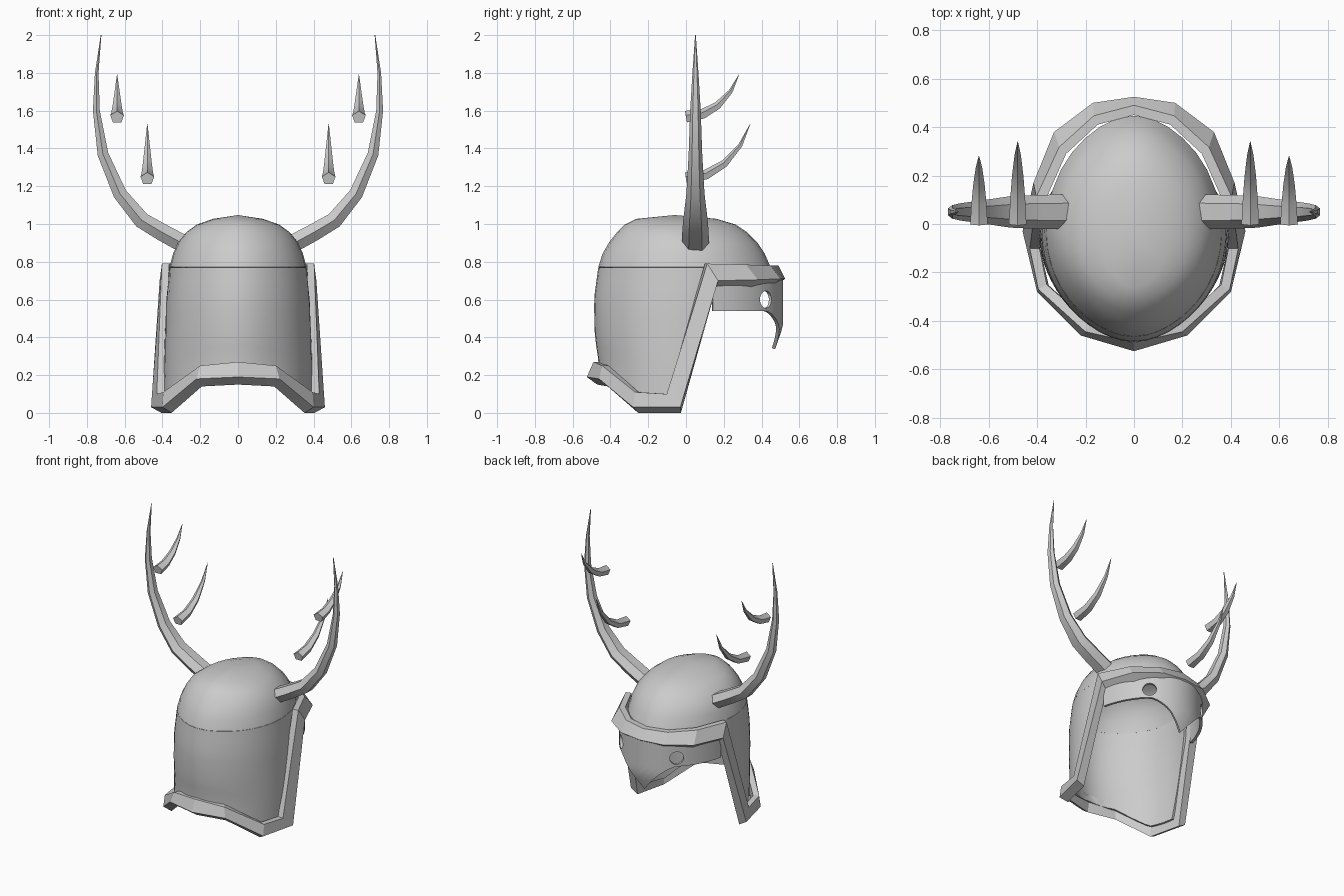
import bpy, bmesh, math
from mathutils import Vector

cube = bpy.data.objects.get("Cube")
if cube:
    bpy.data.objects.remove(cube)

metal = bpy.data.materials.new("light_grey")
metal.use_nodes = True
metal.diffuse_color = (0.6, 0.6, 0.6, 1)
metal.node_tree.nodes["Principled BSDF"].inputs["Base Color"].default_value = (0.6, 0.6, 0.6, 1)


def activate(ob):
    bpy.ops.object.select_all(action='DESELECT')
    ob.select_set(True)
    bpy.context.view_layer.objects.active = ob


def fix_normals(ob):
    bm = bmesh.new()
    bm.from_mesh(ob.data)
    bmesh.ops.recalc_face_normals(bm, faces=bm.faces)
    bm.to_mesh(ob.data)
    bm.free()


def loft(name, rows, closed=False, loop=False, caps=False, thickness=0, angle=30):
    """Skin a list of point rows; closed wraps each row, loop joins last row to first."""
    bm = bmesh.new()
    vs = [[bm.verts.new(p) for p in row] for row in rows]
    n, m = len(vs), len(vs[0])
    for i in range(n if loop else n - 1):
        for j in range(m if closed else m - 1):
            a, b = vs[i], vs[(i + 1) % n]
            k = (j + 1) % m
            bm.faces.new((a[j], a[k], b[k], b[j]))
    if caps:
        bm.faces.new(vs[0])
        bm.faces.new(vs[-1])
    bmesh.ops.remove_doubles(bm, verts=bm.verts, dist=0.0005)
    bmesh.ops.recalc_face_normals(bm, faces=bm.faces)
    me = bpy.data.meshes.new(name)
    bm.to_mesh(me)
    bm.free()
    ob = bpy.data.objects.new(name, me)
    bpy.context.collection.objects.link(ob)
    me.materials.append(metal)
    activate(ob)
    if thickness:
        mod = ob.modifiers.new("Thickness", 'SOLIDIFY')
        mod.thickness = thickness
        mod.offset = 0
        bpy.ops.object.modifier_apply(modifier=mod.name)
    fix_normals(ob)
    bpy.ops.object.shade_smooth_by_angle(angle=math.radians(angle))
    return ob


def lerp(table, t):
    """Interpolate rows of numbers by their first column, ascending."""
    for a, b in zip(table, table[1:]):
        if t <= b[0]:
            f = max(0, (t - a[0]) / (b[0] - a[0]))
            return [p + (q - p) * f for p, q in zip(a[1:], b[1:])]
    return table[-1][1:]


# Shell outline by height: half width, front y, back y
OUTLINE = [(0, .385, .44, -.45), (.27, .385, .44, -.455), (.4, .38, .44, -.475),
           (.6, .372, .44, -.48), (.77, .355, .44, -.457), (.84, .337, .41, -.435),
           (.9, .31, .37, -.4), (.95, .27, .32, -.36), (.99, .215, .26, -.32),
           (1.02, .13, .16, -.26), (1.04, 0, -.06, -.06)]


def shell_point(z, phi, side=1):
    w, front, back = lerp(OUTLINE, z)
    mid = -.03 if z < .95 else -.06
    c = math.cos(phi)
    reach = (front - mid) if c > 0 else (mid - back)
    point = .96 + .04 * abs(c) ** 8
    return (side * w * math.sin(phi), mid + reach * c * point, z)


# Dome
SEG = 32
loft("dome", [[shell_point(r[0], 2 * math.pi * k / SEG) for k in range(SEG)]
              for r in OUTLINE[4:]], closed=True, thickness=.015, angle=40)

# Neck guard, open at the face
BOTTOM = [(0, .06), (.3, .06), (.7, .2), (1, .22)]
N = 14
skirt = []
for i in range(9):
    row = []
    for k in range(-N, N + 1):
        s = 1 - abs(k) / N
        z = .77 + (lerp(BOTTOM, s)[0] - .77) * i / 8
        cut = .135 + (z - .74) * .3
        phi = math.acos((cut + .03) / .47)
        row.append(shell_point(z, phi + (math.pi - phi) * s, 1 if k >= 0 else -1))
    skirt.append(row)
loft("neck_guard", skirt, thickness=.015, angle=40)

# Raised trim round the rim: shell-side edge and free edge, back to front
RIM = [((0, -.45, .27), (0, -.525, .19)),
       ((.18, -.41, .25), (.22, -.46, .18)),
       ((.36, -.25, .11), (.4, -.28, .03)),
       ((.39, -.1, .1), (.46, -.03, .03)),
       ((.365, .1, .79), (.415, .17, .7)),
       ((.28, .29, .785), (.33, .38, .705)),
       ((.15, .41, .78), (.17, .5, .71)),
       ((0, .45, .78), (0, .525, .71))]


def trim_section(pair, side):
    a, b = (Vector((p[0] * side, p[1], p[2])) for p in pair)
    out = Vector((b.x, b.y * .8, 0)).normalized()
    inner = b - out * .055
    inner.z = max(0, inner.z - .04)
    return [a, a + out * .04, b, inner]


loft("rim_trim", [trim_section(p, 1) for p in RIM]
     + [trim_section(p, -1) for p in RIM[-2:0:-1]], closed=True, loop=True, angle=20)

# Eye mask with nose point
mask_rows = []
for i in range(9):
    row = []
    for k in range(-16, 17):
        phi = 1.29 * k / 16
        low = .54 - .2 * max(0, 1 - abs(phi) / .6) ** 1.5
        z = .72 + (low - .72) * i / 8
        tuck = max(0, .46 - z) * .35
        row.append((.385 * math.sin(phi), .505 * math.cos(phi) - tuck, z))
    mask_rows.append(row)
mask = loft("eye_mask", mask_rows, thickness=.018)

# Round eye holes
for side in (-1, 1):
    axis = Vector((side * .66, .75, 0))
    bpy.ops.mesh.primitive_cylinder_add(vertices=16, radius=.046, depth=.16,
                                        location=(side * .215, .415, .6),
                                        rotation=axis.to_track_quat('Z', 'Y').to_euler())
    cutter = bpy.context.object
    cutter.hide_render = True
    activate(mask)
    mod = mask.modifiers.new("EyeHole", 'BOOLEAN')
    mod.operation = 'DIFFERENCE'
    mod.solver = 'EXACT'
    mod.object = cutter
    bpy.ops.object.modifier_apply(modifier=mod.name)
    bpy.data.objects.remove(cutter)


def horn(name, path, across, sides, spin=0):
    """Tapered tube; path holds (point, half width across, half depth)."""
    pts = [Vector(p[0]) for p in path]
    rows = []
    for i, (p, wide, deep) in enumerate(path):
        t = (pts[min(i + 1, len(pts) - 1)] - pts[max(i - 1, 0)]).normalized()
        n = across.cross(t)
        angles = [2 * math.pi * j / sides + spin for j in range(sides)]
        rows.append([pts[i] + across * wide * math.cos(a) + n * deep * math.sin(a)
                     for a in angles])
    loft(name, rows, closed=True, caps=True, angle=25)


# Antlers: main beam x, z, half width, half depth
BEAM = [(.27, .885, .072, .055), (.4, .955, .07, .053), (.51, 1.02, .065, .05),
        (.625, 1.16, .048, .042), (.715, 1.37, .036, .033), (.75, 1.6, .028, .021),
        (.748, 1.8, .016, .011), (.725, 2, .002, .002)]
# Tine curve as fractions of its reach and rise, with taper
TINE = [(0, 0, 1), (.32, .07, .85), (.6, .27, .65), (.85, .61, .36), (1, 1, .03)]

for side, label in ((1, "left"), (-1, "right")):
    horn(label + "_antler", [((side * x, .05, z), w, d) for x, z, w, d in BEAM],
         Vector((0, 1, 0)), 6)
    for part, x, z, reach, rise in (("lower", .48, 1.24, .34, .29),
                                    ("upper", .64, 1.565, .28, .225)):
        horn(label + "_" + part + "_tine",
             [((side * x, reach * f, z + rise * g), .038 * r, .034 * r) for f, g, r in TINE],
             Vector((1, 0, 0)), 5, math.pi / 2)
